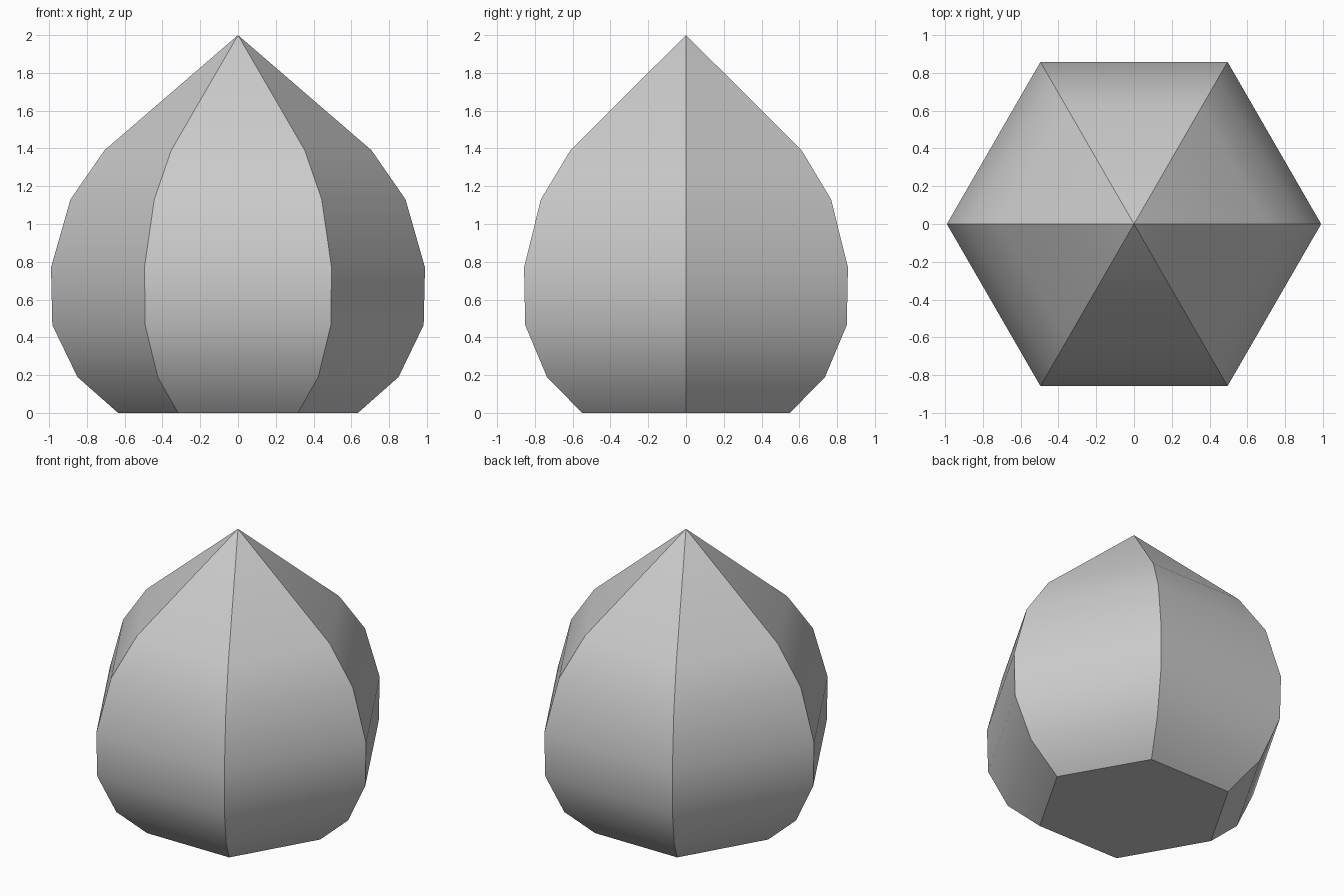
import bpy, bmesh, math

cube = bpy.data.objects.get("Cube")
if cube:
    bpy.data.objects.remove(cube, do_unlink=True)

SIDES = 6
# Corner radius and height of each ring, from the base up
PROFILE = [(0.635, 0), (0.85, 0.19), (0.983, 0.465), (0.99, 0.77),
           (0.887, 1.13), (0.707, 1.39)]
APEX_HEIGHT = 2.0

grey = bpy.data.materials.new("light_grey")
grey.use_nodes = True
colour = (0.6, 0.6, 0.6, 1)
grey.diffuse_color = colour
grey.node_tree.nodes["Principled BSDF"].inputs["Base Color"].default_value = colour

# Six-sided bulb with a pointed top
bm = bmesh.new()
rings = []
for radius, z in PROFILE:
    angles = [math.tau * i / SIDES for i in range(SIDES)]
    rings.append([bm.verts.new((radius * math.cos(a), radius * math.sin(a), z))
                  for a in angles])
apex = bm.verts.new((0, 0, APEX_HEIGHT))

bm.faces.new(list(reversed(rings[0])))
for i in range(SIDES):
    j = (i + 1) % SIDES
    for low, high in zip(rings, rings[1:]):
        bm.faces.new((low[i], low[j], high[j], high[i]))
    bm.faces.new((rings[-1][i], rings[-1][j], apex))

mesh = bpy.data.meshes.new("pointed_bulb")
bm.to_mesh(mesh)
bm.free()
mesh.materials.append(grey)
bulb = bpy.data.objects.new("pointed_bulb", mesh)
bpy.context.collection.objects.link(bulb)

# Smooth up each side, crisp along the corners and base
bpy.ops.object.select_all(action="DESELECT")
bulb.select_set(True)
bpy.context.view_layer.objects.active = bulb
bpy.ops.object.shade_smooth_by_angle(angle=math.radians(30))
